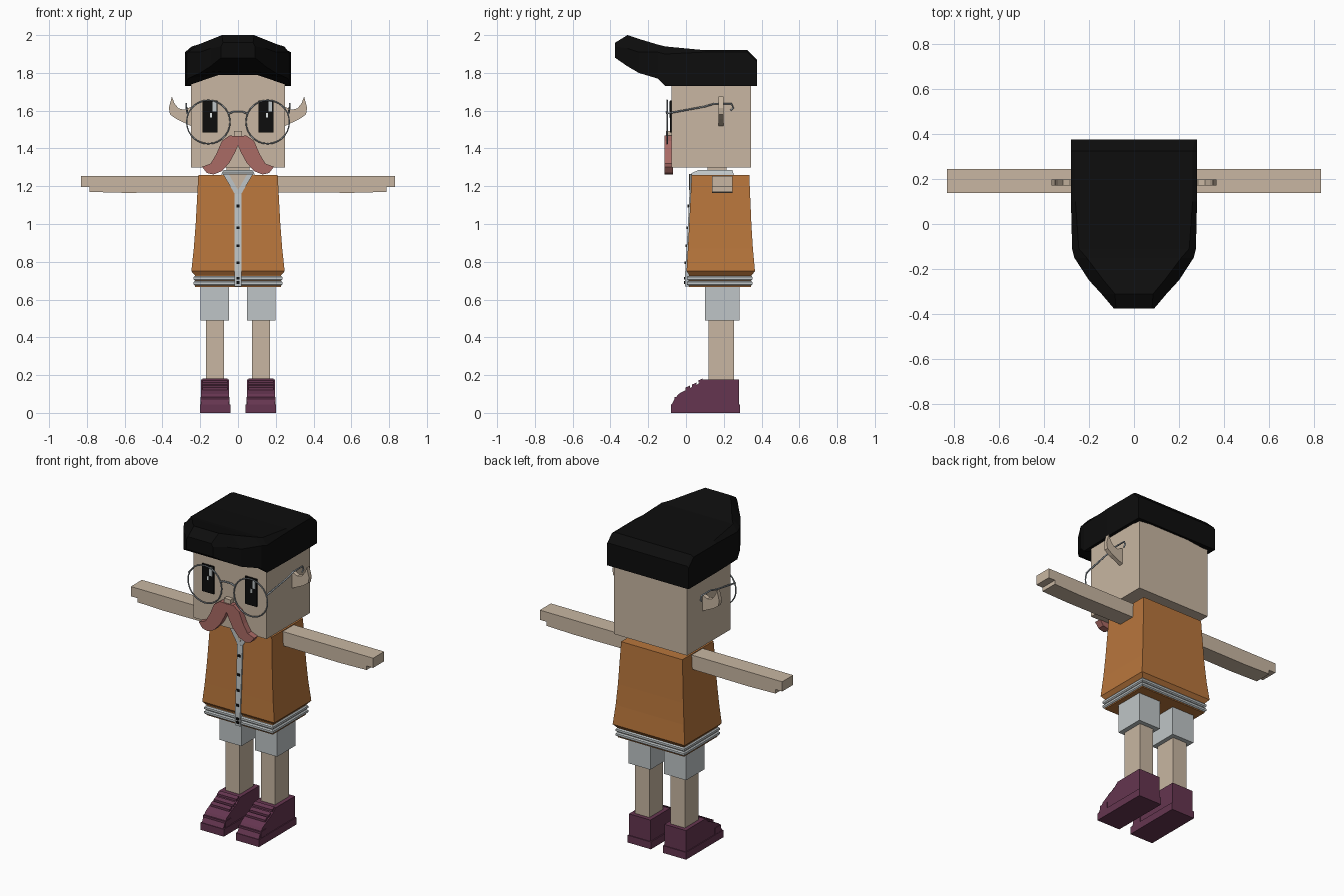
import bpy, bmesh, math
from mathutils import Vector

if "Cube" in bpy.data.objects:
    bpy.data.objects.remove(bpy.data.objects["Cube"], do_unlink=True)


def material(name, r, g, b):
    m = bpy.data.materials.new(name)
    m.use_nodes = True
    m.diffuse_color = (r, g, b, 1)
    bsdf = next(n for n in m.node_tree.nodes if n.type == 'BSDF_PRINCIPLED')
    bsdf.inputs["Base Color"].default_value = (r, g, b, 1)
    bsdf.inputs["Roughness"].default_value = 0.8
    return m


SKIN = material("skin", .58, .47, .36)
ORANGE = material("vest orange", .48, .18, .045)
CLOTH = material("pale grey cloth", .52, .56, .57)
PLUM = material("shoe plum", .13, .036, .08)
PINK = material("moustache pink", .40, .145, .13)
BLACK = material("black", .004, .004, .004)
WIRE = material("wire grey", .30, .34, .37)
WHITE = material("eye glint", .75, .8, .8)


def loft(name, rings, mat):
    """Skin a list of equal-length point rings and cap both ends."""
    bm = bmesh.new()
    loops = [[bm.verts.new(p) for p in ring] for ring in rings]
    n = len(loops[0])
    for a, b in zip(loops, loops[1:]):
        for i in range(n):
            j = (i + 1) % n
            bm.faces.new((a[i], a[j], b[j], b[i]))
    bm.faces.new(loops[0])
    bm.faces.new(loops[-1])
    bmesh.ops.recalc_face_normals(bm, faces=bm.faces)
    me = bpy.data.meshes.new(name)
    bm.to_mesh(me)
    bm.free()
    me.materials.append(mat)
    ob = bpy.data.objects.new(name, me)
    bpy.context.collection.objects.link(ob)
    return ob


def rect(x0, x1, y0, y1, z):
    return [(x0, y0, z), (x1, y0, z), (x1, y1, z), (x0, y1, z)]


def box(name, x, y, z, mat):
    return loft(name, [rect(*x, *y, h) for h in z], mat)


def plate(name, pts, y0, y1, mat):
    """Outline in x and z, given thickness along y."""
    return loft(name, [[(x, y, z) for x, z in pts] for y in (y0, y1)], mat)


def side_prism(name, pts, x0, x1, mat):
    """Outline in y and z, given thickness along x."""
    return loft(name, [[(x, y, z) for y, z in pts] for x in (x0, x1)], mat)


def wire(name, pts, radius, mat, cyclic=False):
    cu = bpy.data.curves.new(name, 'CURVE')
    cu.dimensions = '3D'
    cu.bevel_depth = radius
    cu.bevel_resolution = 1
    cu.use_fill_caps = True
    sp = cu.splines.new('POLY')
    sp.points.add(len(pts) - 1)
    for p, co in zip(sp.points, pts):
        p.co = (*co, 1)
    sp.use_cyclic_u = cyclic
    cu.materials.append(mat)
    ob = bpy.data.objects.new(name, cu)
    bpy.context.collection.objects.link(ob)
    return ob


# Head, nose and neck
box("head", (-.25, .25), (-.077, .345), (1.3, 1.84), SKIN)
box("nose", (-.022, .022), (-.105, -.07), (1.462, 1.492), SKIN)
box("neck", (-.06, .06), (.115, .215), (1.2, 1.31), SKIN)

# Swept-forward hair: y, lower half width, side bottom, middle bottom,
# side top z, upper half width, top z
hair = [
    (.375, .28, 1.73, 1.73, 1.86, .27, 1.87),
    (.325, .28, 1.73, 1.75, 1.91, .26, 1.92),
    (.10, .28, 1.73, 1.79, 1.91, .26, 1.92),
    (-.11, .275, 1.73, 1.79, 1.90, .245, 1.94),
    (-.15, .265, 1.77, 1.795, 1.91, .21, 1.95),
    (-.25, .20, 1.80, 1.81, 1.91, .135, 1.98),
    (-.31, .145, 1.835, 1.835, 1.93, .085, 2.0),
    (-.375, .09, 1.88, 1.88, 1.94, .08, 1.96),
]
loft("hair", [[(-w, y, zb), (-w, y, zs), (-t, y, zt), (t, y, zt), (w, y, zs),
               (w, y, zb), (w * .36, y, zm), (-w * .36, y, zm)]
              for y, w, zb, zm, zs, t, zt in hair], BLACK)

# Vest, tapering upward with a tucked hem
vest = [(.725, .225, .02, .345), (.75, .247, .003, .365), (.87, .234, .01, .354),
        (1.0, .224, .017, .346), (1.26, .21, .03, .335)]
loft("vest", [rect(-w, w, y0, y1, z) for z, w, y0, y1 in vest], ORANGE)

# Striped waistband with rounded grey ridges
for i, z in enumerate((.674, .701)):
    loft(f"waistband_ridge_{i + 1}",
         [rect(-w, w, .24 - w, w + .117, z + h)
          for h, w in ((0, .229), (.006, .235), (.018, .235), (.025, .229))], CLOTH)
box("waistband_core", (-.227, .227), (.016, .343), (.667, .74), ORANGE)


def vest_front(z):
    for (za, _, ya, _), (zb, _, yb, _) in zip(vest[1:], vest[2:]):
        if z <= zb:
            return ya + (yb - ya) * max(0, z - za) / (zb - za)
    return vest[-1][2]


# Shirt front strip, buttons, neckline and collar
heights = [.668, .73, .75, .87, 1.0, 1.16]
loft("shirt_strip", [rect(-.018, .018, vest_front(z) - .007, vest_front(z) + .02, z)
                     for z in heights], CLOTH)
for i, z in enumerate((1.095, .98, .885, .795, .712, .69)):
    y = vest_front(z) - .007
    box(f"button_{i + 1}", (-.008, .008), (y - .006, y + .002), (z - .007, z + .007), BLACK)
plate("neckline_trim", [(-.08, 1.265), (.08, 1.265), (0, 1.13)], .019, .032, CLOTH)
plate("neckline_skin", [(-.05, 1.266), (.05, 1.266), (0, 1.18)], .016, .032, SKIN)
loft("collar", [rect(-.09, .09, .03, .255, 1.255), rect(-.085, .085, .03, .25, 1.27),
                rect(-.075, .075, .07, .245, 1.287)], CLOTH)

# Eyes with glints (glints sit on the same side of both eyes)
for name, s in (("left", 1), ("right", -1)):
    c = .148 * s
    box(f"{name}_eye", (c - .04, c + .04), (-.086, -.076), (1.485, 1.655), BLACK)
    box(f"{name}_eye_glint", (c + .013, c + .033), (-.09, -.084), (1.595, 1.648), CLOTH)
    box(f"{name}_eye_dot", (c - .001, c + .01), (-.09, -.084), (1.565, 1.588), WHITE)

# Parts that mirror across the middle
for name, s in (("left", 1), ("right", -1)):
    def span(a, b):
        return (s * a, s * b)

    # Pointed ear, thin front to back
    ear = [(.24, 1.515), (.25, 1.52), (.325, 1.555), (.36, 1.58), (.366, 1.615),
           (.35, 1.675), (.337, 1.64), (.315, 1.612), (.285, 1.605), (.25, 1.62), (.24, 1.62)]
    plate(f"{name}_ear", [(s * x, z) for x, z in ear], .172, .198, SKIN)

    # Drooping moustache half
    tash = [(0, 1.465), (.045, 1.468), (.085, 1.44), (.115, 1.37), (.145, 1.32), (.19, 1.303),
            (.165, 1.27), (.13, 1.262), (.085, 1.28), (.045, 1.325), (.015, 1.38), (0, 1.415)]
    plate(f"{name}_moustache", [(s * x, z) for x, z in tash], -.113, -.07, PINK)

    # Glasses lens rim and temple
    ring = [(s * .157 + .115 * math.cos(a), -.1, 1.54 + .115 * math.sin(a))
            for a in (math.tau * k / 28 for k in range(28))]
    wire(f"{name}_glasses_rim", ring, .004, WIRE, True)
    temple = [(.268, -.1, 1.585), (.274, .1, 1.622), (.274, .15, 1.637),
              (.274, .24, 1.637), (.274, .25, 1.615), (.274, .235, 1.6)]
    wire(f"{name}_glasses_temple", [(s * x, y, z) for x, y, z in temple], .005, WIRE)

    # Arm with a stepped hand
    arm = [(.18, 1.168), (.6, 1.165), (.785, 1.17), (.785, 1.195), (.83, 1.195),
           (.83, 1.255), (.18, 1.255)]
    plate(f"{name}_arm", [(s * x, z) for x, z in arm], .137, .245, SKIN)

    # Shorts leg and bare leg
    box(f"{name}_shorts_leg", span(.047, .198), (.1, .282), (.49, .7), CLOTH)
    box(f"{name}_leg", span(.073, .17), (.12, .255), (.15, .5), SKIN)

    # Shoe: sole, upper and laces
    box(f"{name}_shoe_sole", span(.041, .2), (-.08, .285), (0, .045), PLUM)
    upper = [(.28, .04), (.28, .177), (.09, .177), (.06, .15), (.0, .122), (-.04, .1),
             (-.062, .07), (-.076, .045), (-.076, .04)]
    side_prism(f"{name}_shoe_upper", upper, *span(.048, .195), PLUM)
    for i, (y, z) in enumerate(((.01, .127), (.045, .143), (.078, .165))):
        lace = [(y - .013, z - .006), (y - .013, z + .007), (y + .01, z + .017), (y + .01, z)]
        side_prism(f"{name}_shoe_lace_{i + 1}", lace, *span(.055, .188), PLUM)
    box(f"{name}_toe_cap", span(.044, .198), (-.06, .0), (.045, .085), PLUM)

# Glasses bridge
wire("glasses_bridge", [(-.052, -.1, 1.583), (-.025, -.103, 1.594),
                        (.025, -.103, 1.594), (.052, -.1, 1.583)], .005, WIRE)
